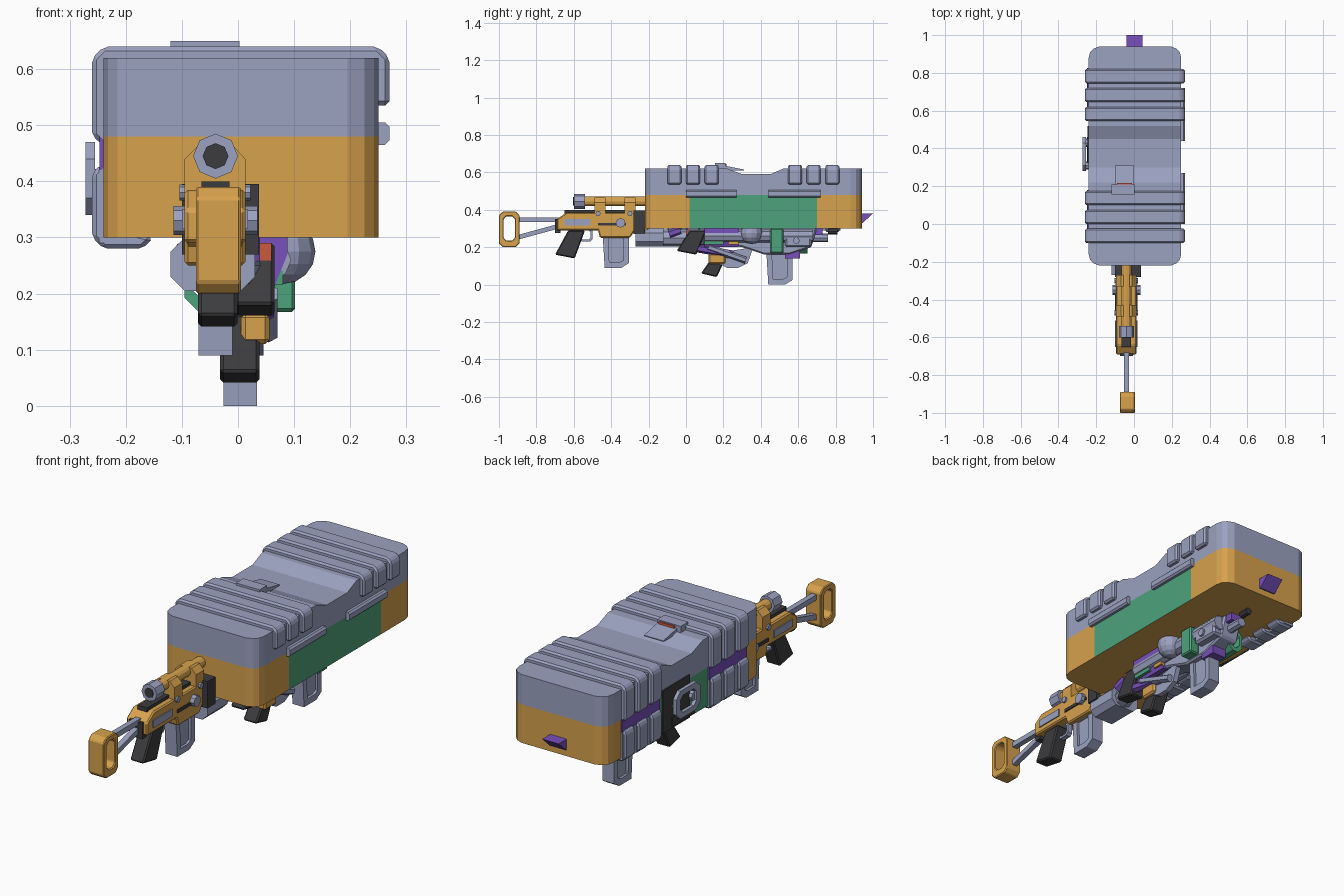
import bpy, bmesh
from mathutils import Vector

if "Cube" in bpy.data.objects:
    bpy.data.objects.remove(bpy.data.objects["Cube"])


def material(name, red, green, blue):
    mat = bpy.data.materials.new(name)
    mat.use_nodes = True
    colour = (red, green, blue, 1)
    mat.diffuse_color = colour
    mat.node_tree.nodes["Principled BSDF"].inputs["Base Color"].default_value = colour
    return mat


GREY = material("blue grey", .33, .36, .53)
ORANGE = material("orange", .68, .36, .075)
GREEN = material("green", .075, .37, .2)
PURPLE = material("purple", .19, .08, .5)
DARK = material("charcoal", .045, .045, .05)
RED = material("red", .6, .1, .05)


def finish(name, bm, mats, bevel=0):
    bmesh.ops.recalc_face_normals(bm, faces=bm.faces[:])
    mesh = bpy.data.meshes.new(name)
    bm.to_mesh(mesh)
    bm.free()
    for mat in mats:
        mesh.materials.append(mat)
    obj = bpy.data.objects.new(name, mesh)
    bpy.context.collection.objects.link(obj)
    if bevel:
        mod = obj.modifiers.new("chamfer", "BEVEL")
        mod.width = bevel
        mod.segments = 1
        mod.limit_method = "ANGLE"
    return obj


def prism(name, axis, points, low, high, mat, hole=None, bevel=0):
    """Extrude a profile along an axis; an optional hole has as many points."""
    bm = bmesh.new()

    def loop(profile, level):
        place = {"x": lambda a, b: (level, a, b),
                 "y": lambda a, b: (a, level, b),
                 "z": lambda a, b: (a, b, level)}[axis]
        return [bm.verts.new(place(a, b)) for a, b in profile]

    def bridge(first, second):
        count = len(first)
        for i in range(count):
            j = (i + 1) % count
            bm.faces.new((first[i], first[j], second[j], second[i]))

    ends = [loop(points, low), loop(points, high)]
    bridge(*ends)
    if hole:
        inner = [loop(hole, low), loop(hole, high)]
        bridge(*inner)
        for outside, inside in zip(ends, inner):
            bridge(outside, inside)
    else:
        for end in ends:
            bm.faces.new(end)
    return finish(name, bm, [mat], bevel)


def rect(a, b, c, d, cut=0):
    """Rectangle profile with optional chamfered corners."""
    if not cut:
        return [(a, c), (b, c), (b, d), (a, d)]
    return [(a + cut, c), (b - cut, c), (b, c + cut), (b, d - cut),
            (b - cut, d), (a + cut, d), (a, d - cut), (a, c + cut)]


def box(name, x, y, z, mat, bevel=0):
    return prism(name, "x", rect(*y, *z), *x, mat, bevel=bevel)


def rod(name, start, end, radius, mat, sides=8, smooth=False):
    start, end = Vector(start), Vector(end)
    bm = bmesh.new()
    bmesh.ops.create_cone(bm, cap_ends=True, segments=sides, radius1=radius,
                          radius2=radius, depth=(end - start).length)
    turn = (end - start).to_track_quat("Z", "Y").to_matrix().to_4x4()
    turn.translation = (start + end) / 2
    bm.transform(turn)
    for face in bm.faces:
        face.smooth = smooth and len(face.verts) == 4
    return finish(name, bm, [mat])


# Main case: orange body with a coloured panel on each long side
LEFT, RIGHT, FRONT, BACK = .25, -.24, -.22, .94
MIDDLE = (.22, .52)
corner = [(.055, 0), (.025, .012), (.008, .03), (0, .06)]


def plan(front, back, round_front, round_back):
    """Case outline, rounded at either end."""
    half = []
    if round_front:
        half += [(LEFT - a, front + b) for a, b in corner]
    else:
        half.append((LEFT, front))
    half += [(LEFT, y) for y in (.02, .7) if round_front and round_back]
    if round_back:
        half += [(LEFT - a, back - b) for a, b in reversed(corner)]
    else:
        half.append((LEFT, back))
    return half + [(LEFT + RIGHT - x, y) for x, y in reversed(half)]


case = prism("case_body", "z", plan(FRONT, BACK, True, True), .3, .48, ORANGE)
case.data.materials.append(GREEN)
for face in case.data.polygons:
    if abs(face.normal.x) > .9 and .02 < face.center.y < .7:
        face.material_index = 1

# Lid in three parts with a sunken middle
prism("lid_front", "z", plan(FRONT, MIDDLE[0], True, False), .48, .62, GREY)
prism("lid_back", "z", plan(MIDDLE[1], BACK, False, True), .48, .62, GREY)
prism("lid_middle", "x", [(MIDDLE[0], .48), (MIDDLE[1], .48), (MIDDLE[1], .62),
      (.45, .59), (.3, .59), (MIDDLE[0], .62)], RIGHT, LEFT, GREY)

# Ribs over the lid and matching ribs low on the right side
upper_rib = [(-.26, .48), (-.26, .62), (-.24, .64), (.25, .64), (.27, .62),
             (.27, .535), (.24, .535), (-.24, .465)]
lower_rib = [(-.26, .3), (-.24, .28), (-.17, .28), (-.15, .3), (-.23, .32),
             (-.23, .43), (-.245, .43), (-.26, .415)]
for group, first in (("front", -.1), ("back", .545)):
    for number in range(3):
        y = first + number * .1
        prism(f"{group}_lid_rib", "y", upper_rib, y, y + .075, GREY, bevel=.008)
        prism(f"{group}_side_rib", "y", lower_rib, y, y + .075, GREY, bevel=.008)
    box(f"{group}_purple_strip", (-.247, -.238), (first, first + .28), (.42, .48), PURPLE)
    box(f"{group}_rib_backing", (-.248, -.2), (first, first + .28), (.29, .42), GREY)
for name, y in (("front_rail", (0, .27)), ("back_rail", (.44, .72))):
    prism(name, "y", rect(.24, .27, .465, .505, .008), *y, GREY)

# Hatch on the lid
box("hatch_block", (-.12, .003), (.155, .21), (.61, .65), GREY)
prism("hatch_ramp", "x", [(.21, .61), (.31, .61), (.31, .615), (.21, .635)], -.1, 0, GREY)
box("hatch_red_plate", (-.09, -.01), (.21, .216), (.625, .645), RED)

# Right side panel and carry handle
box("side_panel", (-.246, -.2), (.32, .52), (.3, .5), DARK)
box("panel_base", (-.25, -.23), (.29, .46), (.31, .35), DARK)
prism("carry_handle", "x", rect(.28, .46, .34, .47, .03), -.272, -.255, GREY,
      hole=rect(.31, .43, .365, .445, .02))
for y in (.31, .43):
    rod("handle_mount", (-.262, y, .4), (-.23, y, .4), .022, GREY)

# Rear tab
prism("rear_tab", "x", [(.93, .33), (.945, .33), (1, .38), (.93, .38)], -.04, .045, PURPLE)
box("rear_tab_inset", (-.02, .025), (.94, .948), (.335, .35), ORANGE)

# Shoulder stock and struts
prism("shoulder_stock", "x", rect(-1, -.89, .2, .39, .02), -.075, .005, ORANGE,
      hole=rect(-.975, -.915, .235, .365, .015), bevel=.004)
prism("upper_strut", "x", rect(-.9, -.68, .335, .36), -.053, -.027, GREY)
prism("lower_strut", "x", [(-.9, .24), (-.9, .265), (-.68, .325), (-.68, .3)],
      -.053, -.027, GREY)

# Receiver
prism("receiver", "x", [(-.69, .29), (-.47, .29), (-.46, .25), (-.3, .25), (-.28, .28),
      (-.2, .28), (-.2, .385), (-.64, .385), (-.69, .35)], -.095, .013, ORANGE, bevel=.006)
box("receiver_end", (-.075, -.005), (-.7, -.67), (.275, .35), DARK)
box("top_rail", (-.065, -.015), (-.65, -.3), (.38, .4), DARK)
for x in (-.1, .013):
    box("receiver_panel", (x, x + .005), (-.65, -.51), (.315, .35), GREY)
    box("receiver_slot", (x, x + .005), (-.47, -.32), (.315, .33), DARK)
    for y in (-.47, -.3):
        rod("receiver_bolt", (x - .004, y, .38), (x + .009, y, .38), .014, GREY)
rod("cross_pin", (-.115, -.35, .33), (.035, -.35, .33), .026, GREY)
box("receiver_collar", (-.1, .037), (-.28, -.22), (.27, .395), DARK)
prism("front_housing", "y", rect(-.12, .03, .205, .3, .025), -.27, -.12, GREY)
rod("barrel", (-.04, -.14, .25), (.02, .1, .25), .045, GREY)

# Sight tube and its brackets
rod("sight_tube", (-.04, -.55, .445), (-.04, -.21, .445), .026, ORANGE, 12)
rod("sight_head", (-.04, -.6, .445), (-.04, -.54, .445), .04, GREY)
rod("sight_lens", (-.04, -.603, .445), (-.04, -.59, .445), .023, DARK)
for y in (-.49, -.33):
    prism("sight_bracket", "y", [(-.095, .35), (.013, .35), (.013, .44), (-.01, .465),
          (-.07, .465), (-.095, .44)], y, y + .06, ORANGE)

# Grips: leaning prisms that share one shape
def grip(name, x, y, top, depth, width):
    prism(name, "x", [(y, top), (y + width, top), (y + width - .055, top - depth),
          (y - .07, top - depth + .02)], x - .035, x + .035, DARK, bevel=.006)


grip("main_grip", -.036, -.63, .29, .15, .09)
grip("second_grip", .03, .02, .29, .13, .09)
grip("third_grip", .003, .15, .16, .12, .07)


# Magazines with a recessed window
def magazine(name, x, y, bottom, top):
    outline = [(y, top), (y + .01, bottom), (y + .1, bottom),
               (y + .14, bottom + .025), (y + .14, top)]
    window = [(y + .03, top - .01), (y + .035, bottom + .03), (y + .09, bottom + .03),
              (y + .11, bottom + .04), (y + .11, top - .01)]
    prism(name, "x", outline, x - .03, x + .03, GREY, hole=window)
    prism(name + "_core", "x", outline, x - .018, x + .018, GREY)


magazine("front_magazine", -.04, -.445, .09, .26)
magazine("back_magazine", .004, .43, 0, .17)
prism("trigger_guard", "x", rect(-.57, -.5, .23, .3, .012), -.052, -.028, GREY,
      hole=rect(-.56, -.51, .24, .29, .01))

# Hanging mechanism under the case
prism("under_frame", "x", [(.1, .3), (.7, .3), (.67, .2), (.55, .16), (.42, .16),
      (.3, .2), (.12, .23)], -.05, .05, GREY, bevel=.008)
rod("under_barrel", (.06, .1, .26), (.06, .68, .26), .035, GREY)
rod("under_barrel_right", (-.08, .1, .26), (-.08, .6, .26), .04, GREY)
box("under_receiver", (.03, .09), (.53, .67), (.2, .285), GREY, bevel=.01)
rod("under_bolt", (.08, .59, .235), (.1, .59, .235), .018, GREY)
rod("under_nozzle", (0, .66, .25), (0, .76, .25), .022, GREY)
box("nozzle_band", (-.035, .035), (.69, .73), (.265, .3), PURPLE)
rod("nozzle_tip", (0, .76, .285), (0, .81, .285), .016, DARK)
bm = bmesh.new()
bmesh.ops.create_uvsphere(bm, u_segments=12, v_segments=8, radius=.058)
bmesh.ops.translate(bm, verts=bm.verts, vec=(.08, .35, .275))
finish("round_housing", bm, [GREY])
box("green_clamp", (.05, .102), (.45, .52), (.167, .3), GREEN, bevel=.006)
prism("green_sleeve", "y", rect(-.095, -.015, .167, .28, .025), .45, .65, GREEN,
      hole=rect(-.08, -.03, .185, .265, .02))
box("purple_foot", (-.03, .045), (.53, .61), (.14, .18), PURPLE)
prism("purple_bracket", "y", [(.03, .3), (.088, .3), (.088, .27), (.06, .2), (.035, .2)],
      .1, .28, PURPLE)
rod("purple_arm", (.045, .03, .2), (.045, .25, .16), .022, PURPLE, 6)
rod("front_hook", (.02, -.09, .27), (.02, -.03, .29), .022, PURPLE, 6)
box("red_block", (.03, .06), (0, .11), (.25, .29), RED)
box("green_link", (.04, .08), (.1, .2), (.215, .24), GREEN)
box("orange_trigger_housing", (.005, .056), (.12, .21), (.11, .165), ORANGE, bevel=.008)
box("orange_link", (.05, .075), (.23, .28), (.215, .25), ORANGE)
prism("rear_guard", "x", [(.17, .17), (.18, .11), (.22, .09), (.28, .09), (.33, .115),
      (.36, .2)], .02, .045, GREY)
rod("grey_lever", (.055, .12, .2), (.055, .32, .13), .018, GREY, 6)
